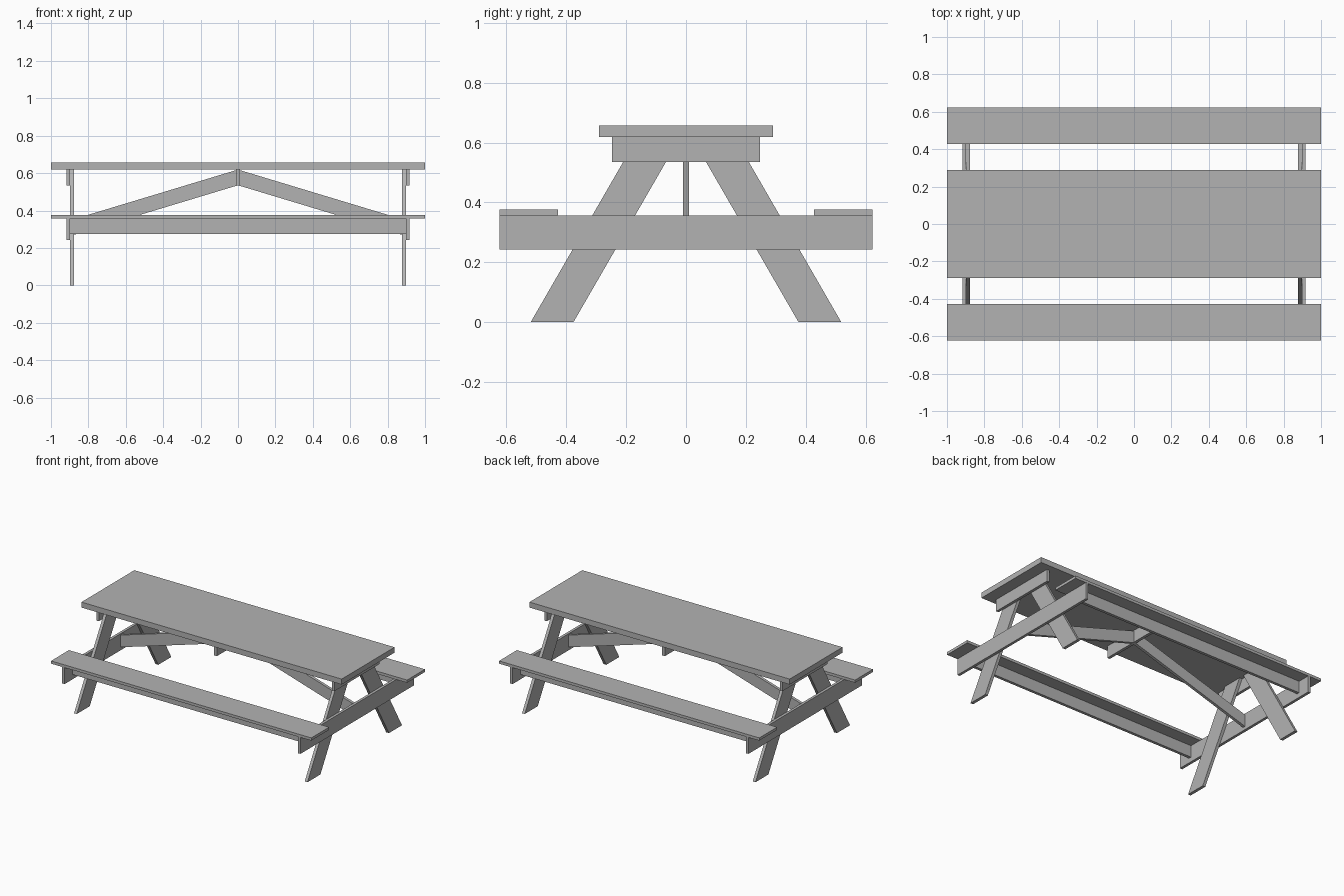
import bpy
import math

cube = bpy.data.objects.get("Cube")
if cube:
    bpy.data.objects.remove(cube, do_unlink=True)

wood = bpy.data.materials.new("weathered grey wood")
wood.use_nodes = True
GREY = (0.45, 0.45, 0.45, 1)
wood.diffuse_color = GREY
wood.node_tree.nodes["Principled BSDF"].inputs["Base Color"].default_value = GREY


def prism(name, profile, axis, start, end):
    """Extrude a flat outline along x or y; outline points are (other axis, z)."""
    def place(p, d):
        return (d, p[0], p[1]) if axis == "x" else (p[0], d, p[1])
    n = len(profile)
    verts = [place(p, d) for d in (start, end) for p in profile]
    faces = [tuple(range(n)), tuple(range(2 * n - 1, n - 1, -1))]
    faces += [(i, i + n, (i + 1) % n + n, (i + 1) % n) for i in range(n)]
    mesh = bpy.data.meshes.new(name)
    mesh.from_pydata(verts, [], faces)
    mesh.materials.append(wood)
    obj = bpy.data.objects.new(name, mesh)
    bpy.context.collection.objects.link(obj)
    # make normals point outwards
    import bmesh
    bm = bmesh.new()
    bm.from_mesh(mesh)
    bmesh.ops.recalc_face_normals(bm, faces=bm.faces)
    bm.to_mesh(mesh)
    bm.free()
    return obj


def board(name, x, y, z):
    return prism(name, [(y[0], z[0]), (y[1], z[0]), (y[1], z[1]), (y[0], z[1])], "x", *x)


TOP_UNDER, TOP = 0.619, 0.657        # table top heights
SEAT_UNDER, SEAT = 0.357, 0.376      # bench heights
CLEAT_LOW = 0.535
LEG_IN, FRAME_IN, FRAME_OUT = 0.876, 0.897, 0.916
HALF = 0.01                          # half thickness of the thin boards

# Table top and the cleat under its middle
board("table_top", (-1, 1), (-0.29, 0.29), (TOP_UNDER, TOP))
board("middle_cleat", (-HALF, HALF), (-0.247, 0.247), (CLEAT_LOW, TOP_UNDER))

# Benches with a stiffening rail beneath each
for side, s in (("front", -1), ("back", 1)):
    board(side + "_seat", (-1, 1), sorted((s * 0.428, s * 0.624)), (SEAT_UNDER, SEAT))
    board(side + "_seat_rail", (-FRAME_IN, FRAME_IN),
          (s * 0.525 - HALF, s * 0.525 + HALF), (0.275, SEAT_UNDER))

# End frames: cleat, cross beam, splayed legs and a sloping brace
lean = math.tan(math.radians(30)) * TOP_UNDER
drop = FRAME_IN * 0.302
for end, e in (("right", -1), ("left", 1)):
    outer = sorted((e * FRAME_IN, e * FRAME_OUT))
    board(end + "_top_cleat", outer, (-0.247, 0.247), (CLEAT_LOW, TOP_UNDER))
    board(end + "_cross_beam", outer, (-0.623, 0.623), (0.242, SEAT_UNDER))
    for side, s in (("front", -1), ("back", 1)):
        leg = [(s * 0.519, 0), (s * 0.376, 0),
               (s * (0.376 - lean), TOP_UNDER), (s * (0.519 - lean), TOP_UNDER)]
        prism(f"{side}_{end}_leg", leg, "x", e * LEG_IN, e * FRAME_IN)
    brace = [(0, CLEAT_LOW), (0, TOP_UNDER),
             (e * FRAME_IN, TOP_UNDER - drop), (e * FRAME_IN, CLEAT_LOW - drop)]
    prism(end + "_brace", brace, "y", -HALF, HALF)
